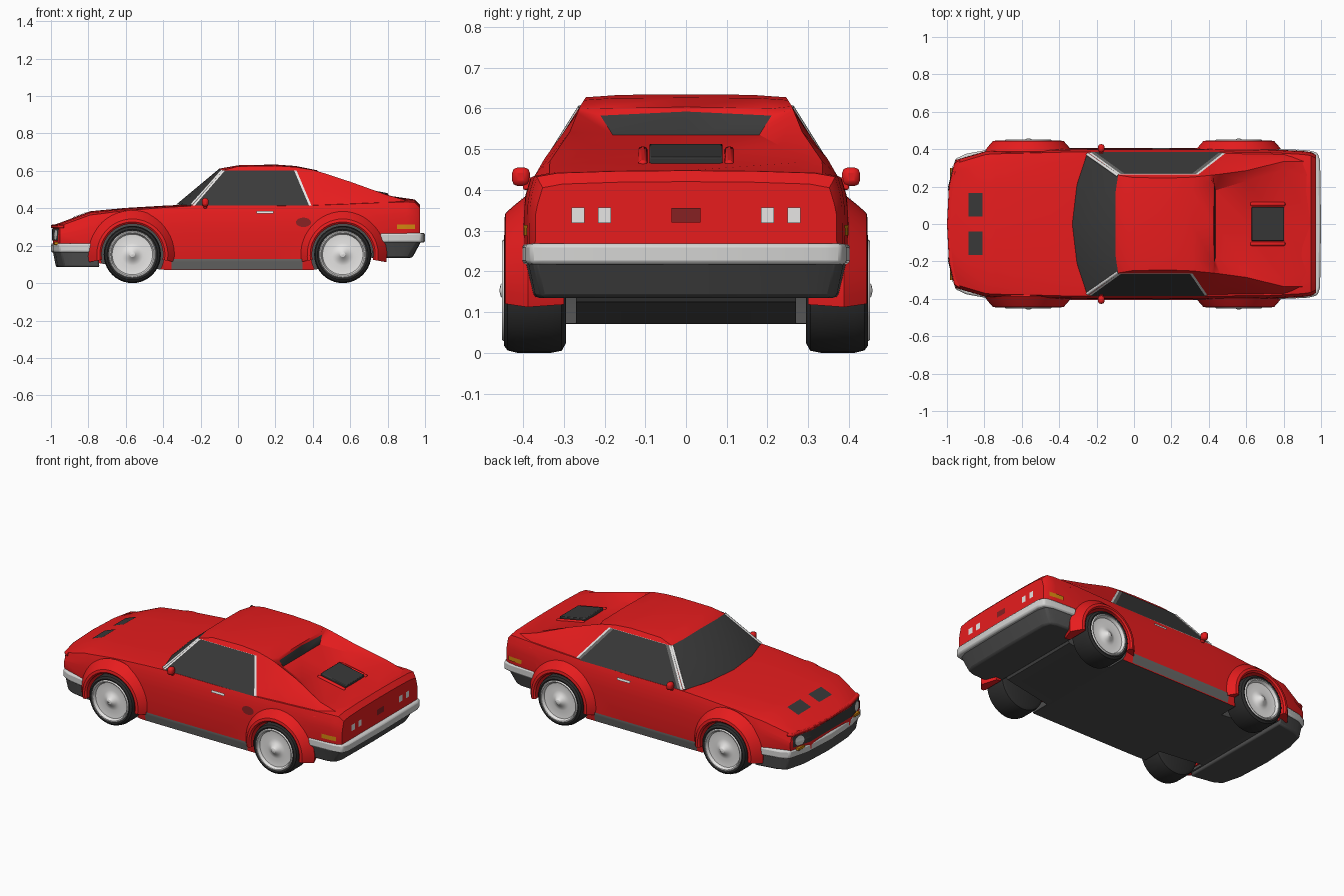
import bpy, bmesh, math
from mathutils import Vector
from mathutils.bvhtree import BVHTree

if "Cube" in bpy.data.objects:
    bpy.data.objects.remove(bpy.data.objects["Cube"])


def mat(name, r, g, b):
    m = bpy.data.materials.new(name)
    m.diffuse_color = (r, g, b, 1)
    m.use_nodes = True
    m.node_tree.nodes["Principled BSDF"].inputs["Base Color"].default_value = m.diffuse_color
    return m


RED = mat("red_paint", 0.88, 0.013, 0.014)
DARK = mat("dark_trim", 0.04, 0.04, 0.04)
UNDER = mat("underbody_grey", 0.075, 0.075, 0.075)
GLASS = mat("dark_glass", 0.042, 0.042, 0.042)
TYRE = mat("tyre_rubber", 0.026, 0.026, 0.026)
WHEEL = mat("wheel_silver", 0.82, 0.81, 0.8)
CHROME = mat("bumper_chrome", 0.66, 0.66, 0.65)
SILL = mat("sill_grey", 0.14, 0.14, 0.135)
AMBER = mat("amber_lens", 0.65, 0.24, 0.005)
MAROON = mat("dark_red", 0.24, 0.015, 0.016)


def mesh_obj(name, verts, faces, mats, idx=None, recalc=True):
    me = bpy.data.meshes.new(name)
    me.from_pydata([tuple(v) for v in verts], [], faces)
    for m in mats:
        me.materials.append(m)
    if idx:
        me.polygons.foreach_set("material_index", idx)
    if recalc:
        bm = bmesh.new()
        bm.from_mesh(me)
        bmesh.ops.recalc_face_normals(bm, faces=bm.faces)
        bm.to_mesh(me)
        bm.free()
    ob = bpy.data.objects.new(name, me)
    bpy.context.collection.objects.link(ob)
    return ob


def bevel(ob, width, seg=2):
    b = ob.modifiers.new("bevel", 'BEVEL')
    b.width, b.segments, b.limit_method = width, seg, 'ANGLE'
    return ob


def loft(name, halves, mats, rule):
    """Skin half cross-sections (bottom centre to top centre), mirrored in y."""
    h = len(halves[0])
    n = 2 * (h - 1)
    verts, faces, idx = [], [], []
    for half in halves:
        verts += half + [(x, -y, z) for x, y, z in half[-2:0:-1]]
    for i in range(len(halves) - 1):
        for j in range(n):
            k = (j + 1) % n
            faces.append((i*n + j, i*n + k, (i+1)*n + k, (i+1)*n + j))
            idx.append(rule(i, min(j, n - 1 - j)))
    last = (len(halves) - 1) * n
    faces += [tuple(range(n)), tuple(range(last, last + n))]
    return mesh_obj(name, verts, faces, mats, idx + [0, 0])


def slab(name, half, z0, z1, m, shrink=1.0, bev=0.01):
    """Solid plate from a half plan outline; the lower outline may taper."""
    pts = half + [(x, -y) for x, y in half[::-1] if y > 0]
    n = len(pts)
    verts = [(x*shrink, y*shrink, z0) for x, y in pts] + [(x, y, z1) for x, y in pts]
    faces = [tuple(range(n)), tuple(range(n, 2*n))]
    faces += [(i, (i+1) % n, n + (i+1) % n, n + i) for i in range(n)]
    return bevel(mesh_obj(name, verts, faces, [m]), bev)


def box(name, loc, size, m, rot_y=0.0, bev=0.004):
    bpy.ops.mesh.primitive_cube_add(size=1, location=loc)
    ob = bpy.context.object
    ob.name, ob.scale, ob.rotation_euler = name, size, (0, rot_y, 0)
    bpy.ops.object.transform_apply(location=False, rotation=False, scale=True)
    ob.data.materials.append(m)
    return bevel(ob, bev)


def side(z):
    """Half width of the sloping cabin side at height z."""
    return 0.388 - 0.625 * (z - 0.40)


# lower body: x, half width, bottom, shoulder height, crown height
stations = [(-0.99, .2, .18, .298, .31), (-0.953, .342, .18, .305, .322), (-0.79, .39, .16, .364, .384),
            (-0.74, .393, .105, .37, .389), (-0.60, .396, .09, .388, .402), (-0.38, .402, .07, .405, .415),
            (-0.25, .403, .07, .412, .42), (0.1, .403, .07, .412, .42), (0.40, .403, .07, .415, .43),
            (0.70, .40, .125, .427, .44), (0.76, .398, .2, .43, .443), (0.90, .390, .22, .434, .45),
            (0.945, .384, .22, .432, .447), (0.972, .37, .22, .405, .42)]
body = loft("lower_body", [[(x, 0, zb), (x, w - .01, zb), (x, w, zb + .05), (x, w - .001, .65*zs + .35*zb),
                            (x, w - .006, zs - .04), (x, w - .018, zs), (x, w*.82, zs + .6*(zc - zs)),
                            (x, w*.45, zs + .9*(zc - zs)), (x, 0, zc)]
                           for x, w, zb, zs, zc in stations],
            [RED, UNDER], lambda i, c: 1 if c == 0 else 0)

# cabin with fastback: x at centre, x at edge, crown z, valley (y, z), ridge z, shoulder bulge
cabin_rows = [(-.10, -.085, .612, .16, .61, .602, 0), (0, 0, .63, .16, .63, .624, 0),
              (.2, .2, .634, .16, .633, .627, 0), (.31, .31, .626, .18, .625, .620, 0),
              (.425, .40, .603, .215, .60, .605, 0), (.43, .425, .592, .21, .582, .598, .002),
              (.435, .46, .535, .18, .535, .588, .004), (.6, .6, .5, .23, .508, .542, .014),
              (.8, .8, .464, .29, .468, .470, .01)]
rings = [[(-.33, 0, .40), (-.25, side(.40), .40), (-.25, side(.408), .408), (-.25, side(.415), .415),
          (-.305, .21, .418), (-.33, 0, .42)]]
for x, xr, zc, yv, zv, zr, bulge in cabin_rows:
    zm = .45*.40 + .55*zr
    rings.append([(x, 0, .40), (xr, side(.40), .40), (xr, side(zm) + bulge*.5, zm),
                  (xr, side(zr) - bulge, zr), (x, yv, zv), (x, 0, zc)])
rings.append([(.945, 0, .40), (.945, .345, .40), (.945, .342, .415), (.945, .335, .43), (.945, .25, .44),
              (.945, 0, .447)])
cabin = loft("cabin_and_fastback", rings, [RED, GLASS],
             lambda i, c: 1 if (i == 0 and c >= 3) or (i == 6 and c == 4) else 0)

# surface used for placing thin plates
pv, pf = [], []
for ob in (body, cabin):
    o = len(pv)
    pv += [v.co.copy() for v in ob.data.vertices]
    pf += [tuple(o + i for i in p.vertices) for p in ob.data.polygons]
surface = BVHTree.FromPolygons(pv, pf)


def decal(name, axis, sign, u0, u1, v0, v1, m, lift=.004, n=10, round_=False):
    """Thin plate projected on to the body along an axis."""
    d = Vector((0, 0, 0))
    d[axis] = -sign
    ua, va = [(1, 2), (0, 2), (0, 1)][axis]
    verts = []
    for i in range(n + 1):
        for j in range(n + 1):
            a, b = 2*i/n - 1, 2*j/n - 1
            if round_:
                a, b = a*math.sqrt(1 - b*b/2), b*math.sqrt(1 - a*a/2)
            p = Vector((0, 0, 0))
            p[axis] = 2 * sign
            p[ua], p[va] = (u0+u1)/2 + a*(u1-u0)/2, (v0+v1)/2 + b*(v1-v0)/2
            hit = surface.ray_cast(p, d)[0]
            verts.append((hit if hit else p + 1.05*d) - d*lift)
    faces = [(i*(n+1)+j, i*(n+1)+j+1, (i+1)*(n+1)+j+1, (i+1)*(n+1)+j) for i in range(n) for j in range(n)]
    if (axis == 1) != (sign > 0):
        faces = [f[::-1] for f in faces]
    return mesh_obj(name, verts, faces, [m], recalc=False)


def side_plate(name, s, grow, lift, xr0, xr1, m):
    """Flat plate on the cabin side between two slanted edges."""
    z0, z1 = .414, .602
    pts = [(-.232 - grow, z0), (xr0 + grow, z0), (xr1 + grow, z1), (-.070 - grow, z1)]
    f = (0, 1, 2, 3) if s < 0 else (3, 2, 1, 0)
    mesh_obj(name, [(x, s*(side(z) + lift), z) for x, z in pts], [f], [m], recalc=False)


def lathe(name, profile, loc, s, m, n=40):
    """Spin (radius, y) points round the wheel axle."""
    verts = [(r*math.cos(2*math.pi*i/n), s*y, r*math.sin(2*math.pi*i/n)) for i in range(n) for r, y in profile]
    k = len(profile)
    faces = [(i*k+j, i*k+j+1, ((i+1) % n)*k+j+1, ((i+1) % n)*k+j) for i in range(n) for j in range(k-1)]
    ob = mesh_obj(name, verts, faces, [m])
    ob.location = loc
    return ob


# wheels, wells and flared arches
tyre = [(.001, .30), (.13, .295), (.148, .305), (.153, .33), (.153, .415), (.147, .438), (.135, .447), (.118, .440)]
rim = [(.127, .444), (.122, .451), (.116, .450), (.108, .432), (.06, .426), (.035, .434), (.014, .455), (.001, .458)]
arch = [(.164, .30), (.164, .438), (.174, .446), (.19, .443), (.212, .418), (.236, .388), (.20, .30)]
for end, x in (("front", -.565), ("rear", .56)):
    for s, lr in ((-1, "right"), (1, "left")):
        tag = f"{end}_{lr}"
        lathe(f"tyre_{tag}", tyre, (x, 0, .153), s, TYRE)
        lathe(f"rim_{tag}", rim, (x, 0, .153), s, WHEEL)
        n, k = 28, len(arch)
        verts, faces = [], []
        for i in range(n + 1):
            a = math.radians(-10 + 200*i/n)
            verts += [(x + r*math.cos(a), s*y, .153 + r*math.sin(a)) for r, y in arch]
        for i in range(n):
            faces += [(i*k+j, i*k+(j+1) % k, (i+1)*k+(j+1) % k, (i+1)*k+j) for j in range(k)]
        faces += [tuple(range(k)), tuple(range(n*k, n*k + k))]
        mesh_obj(f"arch_{tag}", verts, faces, [RED])
        bpy.ops.mesh.primitive_cylinder_add(vertices=40, radius=.17, depth=.4, location=(x, s*.47, .153),
                                            rotation=(math.pi/2, 0, 0))
        cut = bpy.context.object
        cut.data.materials.append(RED)
        cut.data.materials.append(UNDER)
        for p in cut.data.polygons:
            p.material_index = 1
        md = body.modifiers.new("well", 'BOOLEAN')
        md.operation, md.object, md.solver = 'DIFFERENCE', cut, 'EXACT'
        bpy.context.view_layer.objects.active = body
        bpy.ops.object.modifier_apply(modifier=md.name)
        bpy.data.objects.remove(cut)

# bumpers, valances and nose lip
slab("front_bumper", [(-.77, .399), (-.90, .375), (-.955, .348), (-.988, .22), (-1.0, 0)], .163, .213, CHROME)
slab("front_valance", [(-.755, .395), (-.90, .37), (-.95, .342), (-.982, .22), (-.993, 0)], .085, .185, UNDER, .98)
slab("rear_bumper", [(.76, .402), (.93, .394), (.98, .382), (.995, .34), (1.0, 0)], .217, .268, CHROME)
slab("rear_valance", [(.745, .398), (.92, .39), (.965, .375), (.982, .32), (.986, 0)], .135, .235, UNDER, .945)
slab("nose_lip", [(-.93, .342), (-.962, .325), (-.99, .2), (-1.0, 0)], .294, .312, RED, bev=.005)

# nose: grille, lamps, indicators
decal("grille", 0, -1, -.325, .325, .228, .292, DARK, n=26)
for s, lr in ((-1, "right"), (1, "left")):
    decal(f"headlamp_{lr}", 0, -1, s*.28 - .032, s*.28 + .032, .23, .288, CHROME, .008, round_=True)
    box(f"front_indicator_{lr}", (-.968, s*.27, .212), (.03, .06, .016), AMBER, bev=.002)
    decal(f"hood_vent_{lr}", 2, 1, -.885, -.81, s*.1025 - .0625, s*.1025 + .0625, DARK)
    # tail lamps and markers
    for k, y in enumerate((.20, .265)):
        decal(f"tail_lamp_{lr}_{k}", 0, 1, s*y - .016, s*y + .016, .318, .356, WHEEL)
    decal(f"rear_marker_{lr}", 1, s, .85, .945, .288, .314, AMBER, .006)
    # sill, door handle
    decal(f"sill_{lr}", 1, s, -.355, .345, .073, .13, SILL)
    decal(f"door_handle_{lr}", 1, s, .10, .19, .372, .386, WHEEL, .009, 4)
    # side windows with bright surround
    xr0, xr1 = (.38, .30) if s < 0 else (.48, .33)
    side_plate(f"window_trim_{lr}", s, .013, .003, xr0, xr1, WHEEL)
    side_plate(f"window_frame_{lr}", s, 0, .005, xr0, xr1, SILL if s > 0 else GLASS)
    side_plate(f"side_window_{lr}", s, -.02 if s > 0 else 0, .007, xr0, xr1, GLASS)
    # door mirror and deck fin
    box(f"mirror_{lr}", (-.175, s*.405, .432), (.035, .044, .046), RED, bev=.014)
    box(f"mirror_stem_{lr}", (-.175, s*.385, .415), (.02, .03, .03), RED)
    box(f"deck_fin_{lr}", (.715, s*.106, .479), (.19, .022, .022), RED, .19, .008)
    # bright windscreen pillar
    cu = bpy.data.curves.new(f"pillar_{lr}", 'CURVE')
    cu.dimensions, cu.bevel_depth, cu.bevel_resolution = '3D', .008, 1
    sp = cu.splines.new('POLY')
    sp.points.add(1)
    for p, (x, z) in zip(sp.points, ((-.25, .417), (-.085, .602))):
        p.co = (x, s*(side(z) - .004), z, 1)
    cu.materials.append(WHEEL)
    bpy.context.collection.objects.link(bpy.data.objects.new(f"pillar_{lr}", cu))
decal("rear_badge_panel", 0, 1, -.035, .035, .32, .355, MAROON)
decal("fuel_flap", 1, -1, .31, .39, .30, .35, MAROON, .003, round_=True)

# rear deck louvre
box("louvre_frame", (.715, 0, .483), (.175, .18, .028), DARK, .19)

# smooth shading with sharp edges kept
bpy.ops.object.select_all(action='DESELECT')
for ob in bpy.context.scene.objects:
    if ob.type == 'MESH':
        ob.select_set(True)
        bpy.context.view_layer.objects.active = ob
bpy.ops.object.shade_smooth_by_angle(angle=math.radians(32))
